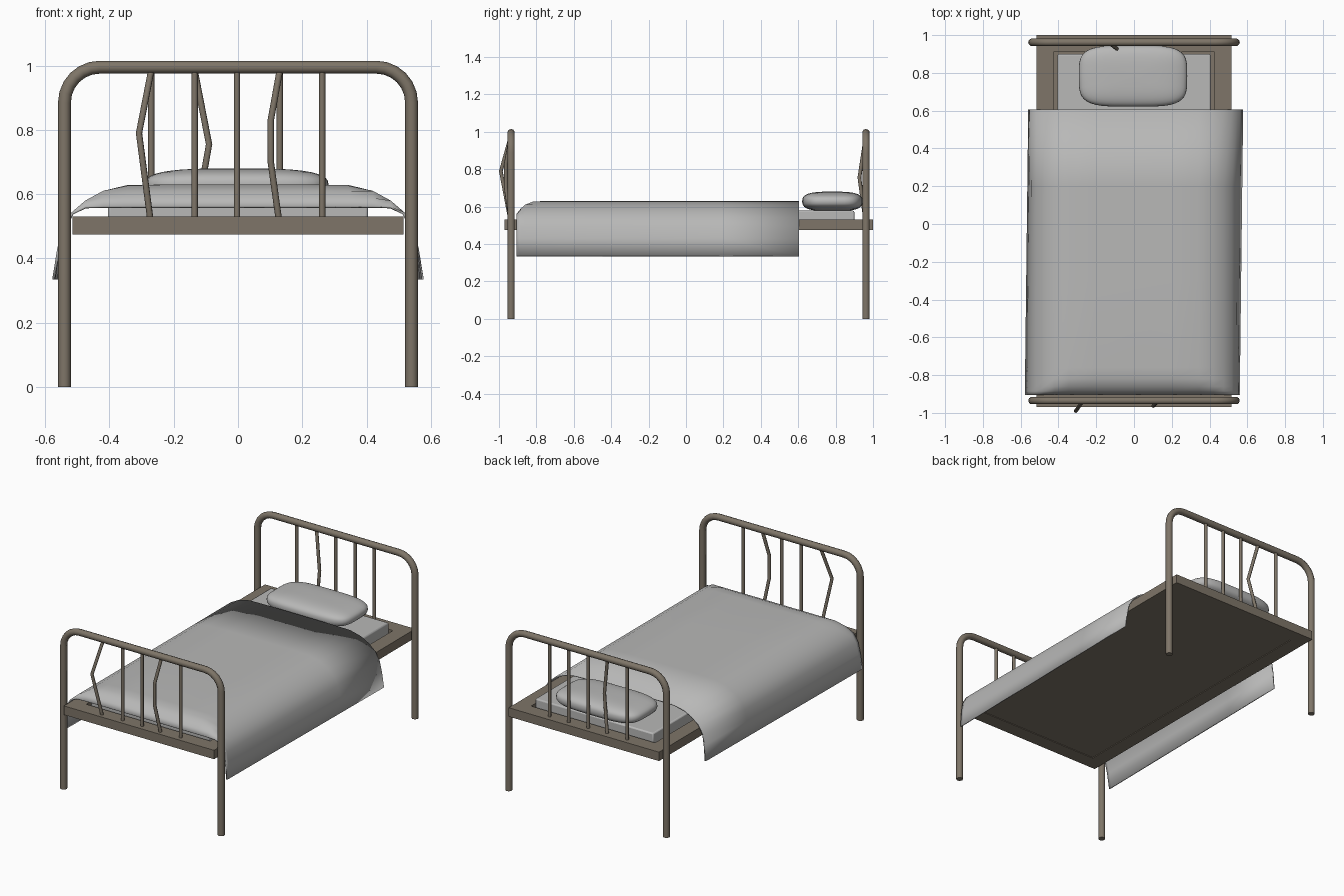
import bpy, bmesh, math
from mathutils import Vector

if "Cube" in bpy.data.objects:
    bpy.data.objects.remove(bpy.data.objects["Cube"])


def material(name, rgb):
    m = bpy.data.materials.new(name)
    m.diffuse_color = (*rgb, 1)
    m.use_nodes = True
    m.node_tree.nodes["Principled BSDF"].inputs["Base Color"].default_value = m.diffuse_color
    return m


METAL = material("brown grey metal", (0.21, 0.178, 0.138))
CLOTH = material("grey cloth", (0.48, 0.48, 0.475))


def finish(ob, mat, angle=40):
    ob.data.materials.clear()
    ob.data.materials.append(mat)
    bpy.ops.object.select_all(action='DESELECT')
    ob.select_set(True)
    bpy.context.view_layer.objects.active = ob
    bpy.ops.object.shade_smooth_by_angle(angle=math.radians(angle))


def box(name, x0, x1, y0, y1, z0, z1, mat):
    bpy.ops.mesh.primitive_cube_add(size=1)
    ob = bpy.context.object
    ob.name = name
    for v in ob.data.vertices:
        v.co = ((x0, x1)[v.co.x > 0], (y0, y1)[v.co.y > 0], (z0, z1)[v.co.z > 0])
    finish(ob, mat)
    return ob


def tube(name, pts, r, res):
    cu = bpy.data.curves.new(name, 'CURVE')
    cu.dimensions = '3D'
    cu.bevel_depth = r
    cu.bevel_resolution = res
    cu.use_fill_caps = True
    sp = cu.splines.new('POLY')
    sp.points.add(len(pts) - 1)
    for p, c in zip(sp.points, pts):
        p.co = (*c, 1)
    ob = bpy.data.objects.new(name, cu)
    bpy.context.collection.objects.link(ob)
    bpy.ops.object.select_all(action='DESELECT')
    ob.select_set(True)
    bpy.context.view_layer.objects.active = ob
    bpy.ops.object.convert(target='MESH')
    finish(bpy.context.object, METAL, 50)


# bent tube end frames with five spindles each; some spindles are bent
def end_frame(name, y, bends):
    half, top, rad = 0.54, 0.995, 0.11
    right = [(half, y, 0)]
    for i in range(7):
        a = math.pi / 2 * i / 6
        right.append((half - rad + rad * math.cos(a), y, top - rad + rad * math.sin(a)))
    left = [(-x, yy, z) for x, yy, z in reversed(right)]
    tube(name + "_hoop", right + left, 0.02, 3)
    for i, x in enumerate((-0.27, -0.135, -0.003, 0.13, 0.262)):
        mid = [(x + dx, y + dy, z) for dx, dy, z in bends.get(i, [])]
        tube(f"{name}_spindle_{i + 1}", [(x, y, 0.5)] + mid + [(x, y, 0.985)], 0.01, 2)


end_frame("foot", -0.935, {0: [(-0.038, -0.055, 0.79)],
                           3: [(-0.028, -0.028, 0.70), (-0.028, -0.028, 0.83)]})
end_frame("head", 0.962, {1: [(0.045, -0.035, 0.755)]})

# bed base: four rails and a bottom panel
box("left_rail", -0.515, -0.425, -0.97, 1.0, 0.475, 0.53, METAL)
box("right_rail", 0.425, 0.515, -0.97, 1.0, 0.475, 0.53, METAL)
box("foot_rail", -0.425, 0.425, -0.97, -0.88, 0.475, 0.53, METAL)
box("head_rail", -0.425, 0.425, 0.91, 1.0, 0.475, 0.53, METAL)
box("base_panel", -0.43, 0.43, -0.89, 0.92, 0.479, 0.50, METAL)

# mattress
mattress = box("mattress", -0.405, 0.405, -0.865, 0.9, 0.49, 0.578, CLOTH)
bev = mattress.modifiers.new("soft_edge", 'BEVEL')
bev.width, bev.segments = 0.008, 2

# pillow: squared-off sphere
bpy.ops.mesh.primitive_uv_sphere_add(segments=40, ring_count=20, radius=1)
pillow = bpy.context.object
pillow.name = "pillow"


def power(v, e):
    return math.copysign(abs(v) ** e, v)


for v in pillow.data.vertices:
    x, y, z = v.co
    h = math.hypot(x, y)
    a = math.atan2(y, x)
    s = power(h, 0.6)
    v.co = (-0.005 + 0.287 * s * power(math.cos(a), 0.5),
            0.783 + 0.162 * s * power(math.sin(a), 0.5),
            0.628 + 0.052 * power(z, 0.75))
finish(pillow, CLOTH, 80)

# blanket: draped section swept along the bed, dipping at the foot
half = [(0.0, 0.63), (0.2, 0.63), (0.345, 0.628), (0.42, 0.61), (0.475, 0.58),
        (0.518, 0.543), (0.543, 0.495), (0.553, 0.43), (0.56, 0.335)]
section = [(-x, z) for x, z in reversed(half[1:])] + half
rows = [(-0.905, 0.562), (-0.885, 0.588), (-0.86, 0.61), (-0.82, 0.626), (-0.76, 0.63),
        (-0.3, 0.63), (0.2, 0.63), (0.605, 0.63)]
bm = bmesh.new()
grid = []
for y, cap in rows:
    t = (y + 0.905) / 1.51
    row = []
    for x, z in section:
        drop = max(0, (0.54 - z) / 0.205)
        flare = (0.018 * t if x > 0 else -0.018 * (1 - t)) * drop
        row.append(bm.verts.new((x + flare, y, min(z, cap))))
    grid.append(row)
for a, b in zip(grid, grid[1:]):
    for i in range(len(a) - 1):
        bm.faces.new((a[i], a[i + 1], b[i + 1], b[i]))
bmesh.ops.recalc_face_normals(bm, faces=bm.faces)
if sum(f.normal.z for f in bm.faces) < 0:
    bmesh.ops.reverse_faces(bm, faces=bm.faces)
me = bpy.data.meshes.new("blanket")
bm.to_mesh(me)
bm.free()
blanket = bpy.data.objects.new("blanket", me)
bpy.context.collection.objects.link(blanket)
finish(blanket, CLOTH, 60)
sol = blanket.modifiers.new("thickness", 'SOLIDIFY')
sol.thickness, sol.offset = 0.008, -1
